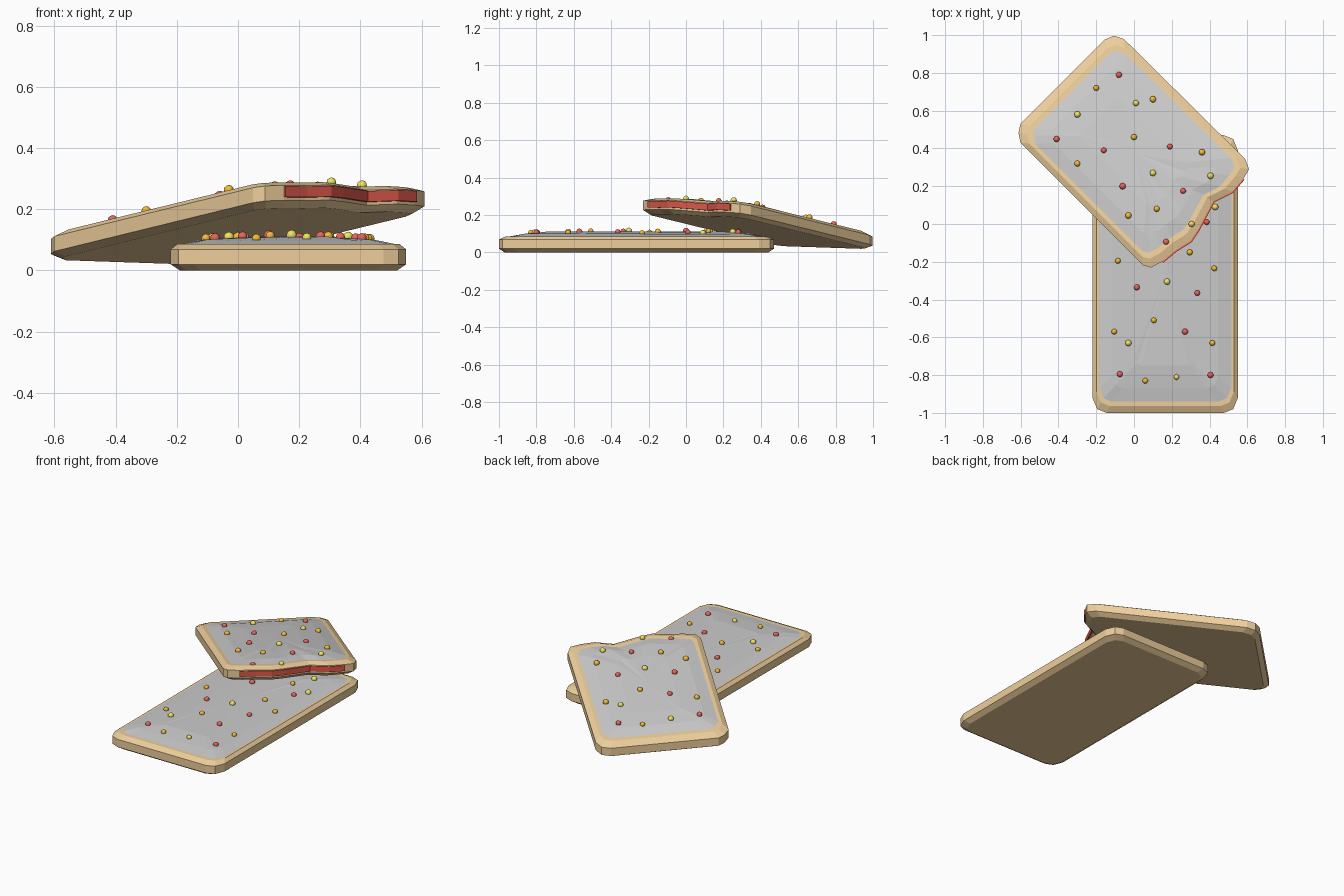
import bpy, bmesh, random
from mathutils import Matrix, Vector
from mathutils.bvhtree import BVHTree

if "Cube" in bpy.data.objects:
    bpy.data.objects.remove(bpy.data.objects["Cube"])

random.seed(4)


def material(name, rgb):
    m = bpy.data.materials.new(name)
    m.diffuse_color = (*rgb, 1)
    m.use_nodes = True
    m.node_tree.nodes["Principled BSDF"].inputs["Base Color"].default_value = m.diffuse_color
    return m


CRUST = material("crust", (0.85, 0.62, 0.33))
FILLING = material("filling", (0.75, 0.10, 0.07))
COLOURS = {"red": material("red", (0.82, 0.13, 0.10)),
           "orange": material("orange", (0.90, 0.50, 0.04)),
           "yellow": material("yellow", (0.88, 0.78, 0.12))}


def finish(bm, name, mat=None, matrix=None):
    bmesh.ops.recalc_face_normals(bm, faces=bm.faces)
    if matrix:
        bm.transform(matrix)
    me = bpy.data.meshes.new(name)
    bm.to_mesh(me)
    bm.free()
    ob = bpy.data.objects.new(name, me)
    bpy.context.collection.objects.link(ob)
    if mat:
        me.materials.append(mat)
    return ob


def loft(outline, levels, peak=None, jitter=0):
    """Stack inset copies of an outline; levels are (inset x, inset y, z)."""
    xs, ys = zip(*outline)
    cx, cy = (min(xs) + max(xs)) / 2, (min(ys) + max(ys)) / 2
    hx, hy = (max(xs) - min(xs)) / 2, (max(ys) - min(ys)) / 2
    bm = bmesh.new()
    rings = []
    for i, (ix, iy, z) in enumerate(levels):
        j = jitter if i > 1 else 0
        rings.append([bm.verts.new((cx + (x - cx) * (hx - ix) / hx,
                                    cy + (y - cy) * (hy - iy) / hy,
                                    z + random.uniform(-j, j))) for x, y in outline])
    n = len(outline)
    for a, b in zip(rings, rings[1:]):
        for i in range(n):
            k = (i + 1) % n
            bm.faces.new((a[i], a[k], b[k], b[i]))
    bm.faces.new(rings[0])
    if peak is None:
        bm.faces.new(rings[-1])
    else:
        top = bm.verts.new((cx, cy, peak))
        for i in range(n):
            bm.faces.new((rings[-1][i], rings[-1][(i + 1) % n], top))
    return bm


def pastry(name, outline, matrix, ends, sides, sprinkles):
    # biscuit slab with bevelled rims
    finish(loft(outline, [(.03, .03, 0), (0, 0, .02), (0, 0, .069), (ends * .6, sides * .6, .086)]),
           name + "_crust", CRUST, matrix)
    # domed icing
    bm = loft(outline, [(ends * .9, sides * .9, .06), (ends, sides, .086),
                        (ends + .07, sides + .07, .099), (ends + .19, sides + .19, .108)],
              .112, .003)
    bmesh.ops.recalc_face_normals(bm, faces=bm.faces)
    tree = BVHTree.FromBMesh(bm)
    finish(bm, name + "_icing", None, matrix)
    # round sprinkles dropped onto the icing
    inv = matrix.to_3x3().inverted()
    for colour, spots in sprinkles.items():
        sb = bmesh.new()
        for x, y in spots:
            d = Vector((x, y, 0))
            # local plan position (vertical axis is unchanged by the matrix)
            p = inv @ d
            hit = tree.ray_cast(Vector((p.x, p.y, 1)), Vector((0, 0, -1)))[0]
            c = matrix @ (hit if hit else Vector((p.x, p.y, .086)))
            r = random.choice((.015, .016, .017))
            bmesh.ops.create_icosphere(sb, subdivisions=2, radius=r,
                                       matrix=Matrix.Translation(c + Vector((0, 0, .004))))
        for f in sb.faces:
            f.smooth = True
        finish(sb, f"{name}_{colour}_sprinkles", COLOURS[colour])


# lower pastry lying flat (outline mirrored from one quarter)
quarter = [(.385, .655), (.36, .715), (.31, .735)]
q2 = [(-x, y) for x, y in reversed(quarter)]
half = quarter + q2
full = half + [(-x, -y) for x, y in half]
lower = [(x + .165, y - .265) for x, y in full]
pastry("lower", lower, Matrix.Identity(4), .035, .06, {
    "red": [(.385, .01), (.015, -.335), (.335, -.365), (.27, -.57), (-.075, -.795),
            (.405, -.8), (.1, 0), (-.08, .1), (.2, .28)],
    "orange": [(-.085, -.195), (.295, -.15), (.425, -.235), (-.105, -.57), (.105, -.51),
               (.415, -.63), (.06, -.83), (0, .28), (.3, .12)],
    "yellow": [(.175, -.305), (-.03, -.63), (.225, -.81), (.43, .09), (.02, .13), (.36, .25)]})

# upper pastry, bitten at one end and leaning on the lower one
bite = [(.226, -.1), (.247, -.035), (.255, .057), (.276, .148), (.262, .219),
        (.212, .382), (.247, .488), (.24, .58), (.226, .636)]
upper = [(-.73, -.12), (.19, -.12)] + bite + [(.17, .66), (-.73, .655), (-.78, .63),
                                              (-.80, .58), (-.80, -.05), (-.775, -.09)]
lean = Matrix(((.707, .707, 0, 0), (-.707, .707, 0, 0), (.173, -.024, 1, .166), (0, 0, 0, 1)))
pastry("upper", upper, lean, .07, .05, {
    "red": [(-.08, .79), (-.41, .45), (-.16, .39), (.19, .41), (-.06, .2), (.26, .175), (.17, -.095)],
    "orange": [(-.2, .72), (.1, .66), (0, .46), (.36, .38), (-.3, .32), (-.03, .045), (.12, .08)],
    "yellow": [(-.3, .58), (.01, .64), (.1, .27), (.405, .255), (.305, 0)]})

# filling exposed along the bitten edge
strip = bite[1:-1]
bm = bmesh.new()
sections = [[bm.verts.new((u + o, v, z)) for o, z in
             ((-.03, .03), (.008, .03), (.008, .065), (-.03, .065))] for u, v in strip]
for a, b in zip(sections, sections[1:]):
    for i in range(4):
        k = (i + 1) % 4
        bm.faces.new((a[i], a[k], b[k], b[i]))
bm.faces.new(sections[0])
bm.faces.new(sections[-1])
finish(bm, "filling", FILLING, lean)
